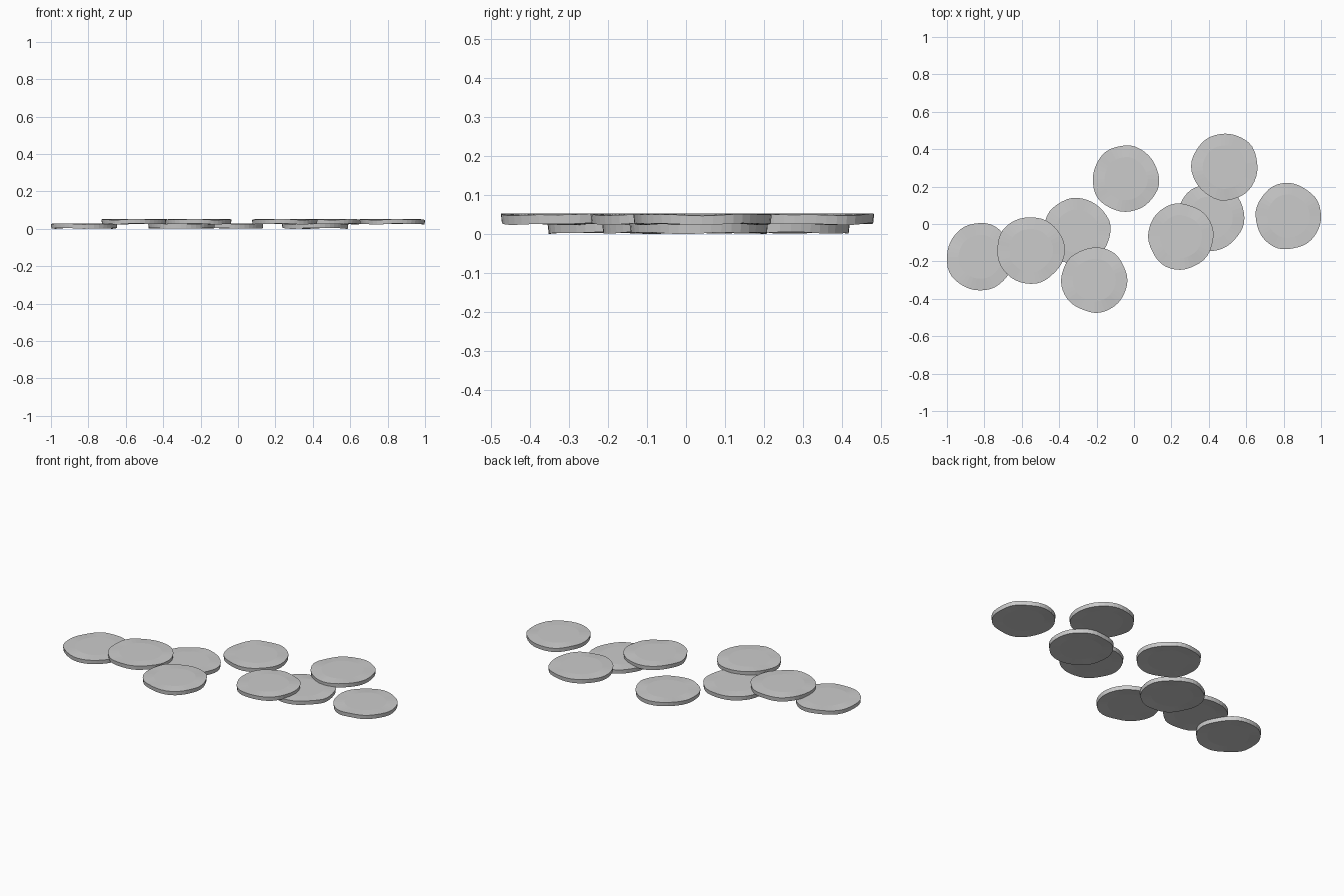
import bpy, bmesh, math, random

if "Cube" in bpy.data.objects:
    bpy.data.objects.remove(bpy.data.objects["Cube"])

random.seed(4)
SEG = 40

# single plain grey
grey = bpy.data.materials.new("pale_grey")
grey.diffuse_color = (0.6, 0.6, 0.6, 1)
grey.use_nodes = True
grey.node_tree.nodes["Principled BSDF"].inputs["Base Color"].default_value = grey.diffuse_color


def wavy_disc(name, x0, x1, y0, y1, z):
    """Thin irregular slice fitted to the given x/y bounds, with a rippled rim."""
    ph = [random.uniform(0, math.tau) for _ in range(6)]
    angles = [math.tau * i / SEG for i in range(SEG)]
    wob = [1 + 0.012 * math.cos(3 * a + ph[0]) + 0.009 * math.cos(5 * a + ph[1])
           + 0.005 * math.cos(8 * a + ph[2]) for a in angles]
    dip = [-0.003 + 0.0018 * math.cos(3 * a + ph[3]) + 0.0012 * math.cos(6 * a + ph[4])
           for a in angles]
    xs = [w * math.cos(a) for a, w in zip(angles, wob)]
    ys = [w * math.sin(a) for a, w in zip(angles, wob)]

    # stretch the outline to its exact bounds
    def fit(v, lo, hi):
        a, b = min(v), max(v)
        return [lo + (t - a) / (b - a) * (hi - lo) for t in v]
    xs, ys = fit(xs, x0, x1), fit(ys, y0, y1)
    cx, cy = (x0 + x1) / 2, (y0 + y1) / 2

    bm = bmesh.new()

    def ring(s, h, k):
        return [bm.verts.new((cx + (x - cx) * s, cy + (y - cy) * s, h + d * k))
                for x, y, d in zip(xs, ys, dip)]

    # rings from top inner, over the rim, to bottom inner
    top, bottom = z + 0.030, z + 0.006
    rings = [ring(0.65, top, 0), ring(1, top, 1), ring(0.985, bottom, 1), ring(0.65, bottom, 0)]
    for a, b in zip(rings, rings[1:]):
        for i in range(SEG):
            j = (i + 1) % SEG
            bm.faces.new((a[i], b[i], b[j], a[j]))
    bm.faces.new(rings[0])
    bm.faces.new(rings[-1][::-1])
    bmesh.ops.recalc_face_normals(bm, faces=bm.faces)
    me = bpy.data.meshes.new(name)
    bm.to_mesh(me)
    bm.free()
    me.materials.append(grey)
    bpy.context.collection.objects.link(bpy.data.objects.new(name, me))


LOW, HIGH = 0.0, 0.023
# lower slices lying on the ground
wavy_disc("lower_slice_left", -1.0, -0.645, -0.355, 0.005, LOW)
wavy_disc("lower_slice_middle", -0.48, -0.125, -0.215, 0.14, LOW)
wavy_disc("lower_slice_back", -0.22, 0.135, 0.065, 0.42, LOW)
wavy_disc("lower_slice_right", 0.235, 0.59, -0.145, 0.21, LOW)
# upper slices overlapping them
wavy_disc("upper_slice_left", -0.73, -0.37, -0.32, 0.035, HIGH)
wavy_disc("upper_slice_front", -0.39, -0.035, -0.475, -0.125, HIGH)
wavy_disc("upper_slice_middle", 0.075, 0.425, -0.245, 0.11, HIGH)
wavy_disc("upper_slice_back", 0.305, 0.66, 0.125, 0.483, HIGH)
wavy_disc("upper_slice_right", 0.65, 1.0, -0.135, 0.22, HIGH)
